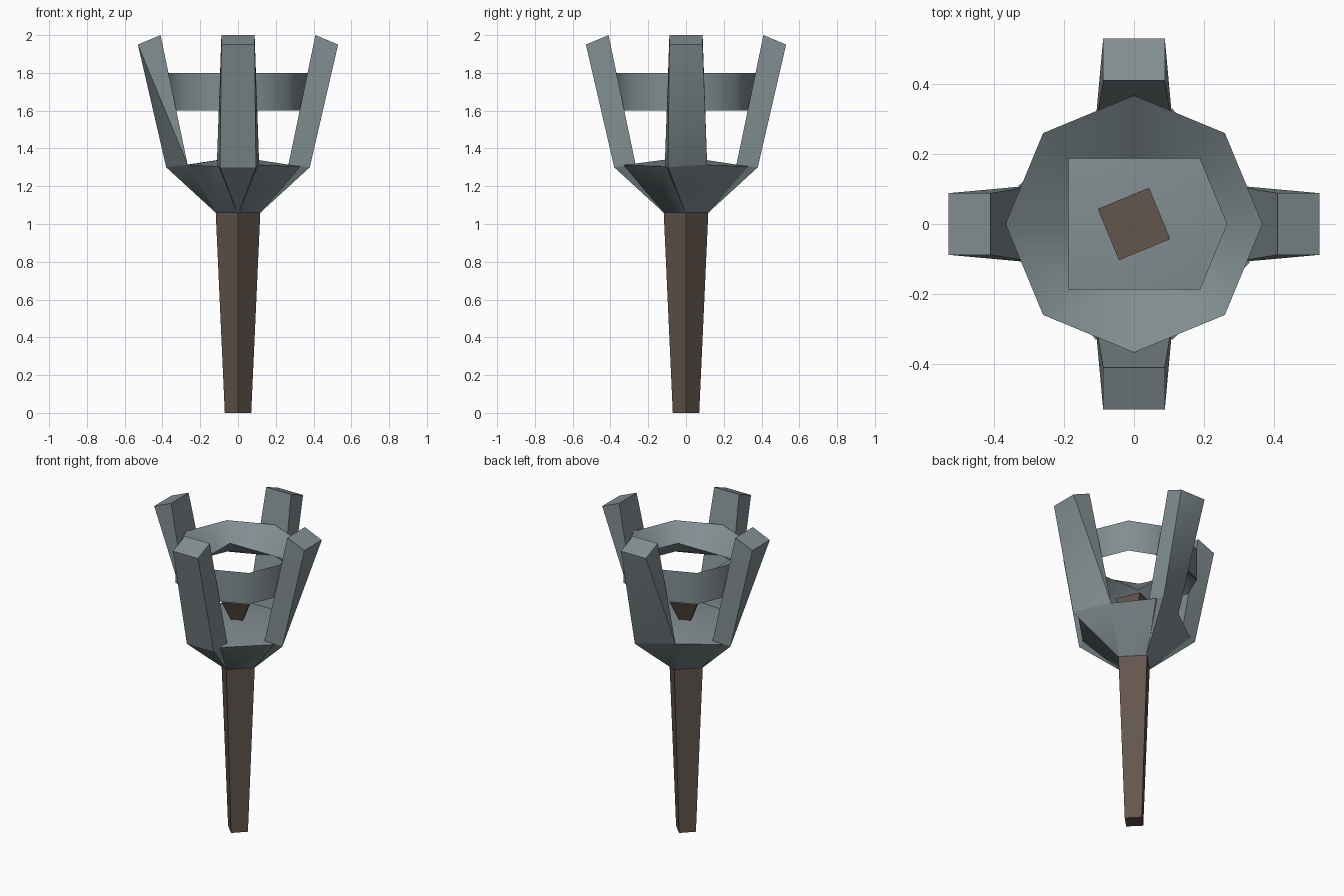
import bpy, bmesh, math

if "Cube" in bpy.data.objects:
    bpy.data.objects.remove(bpy.data.objects["Cube"])


def material(name, rgb):
    m = bpy.data.materials.new(name)
    m.diffuse_color = (*rgb, 1)
    m.use_nodes = True
    m.node_tree.nodes["Principled BSDF"].inputs["Base Color"].default_value = m.diffuse_color
    return m


IRON = material("grey iron", (0.22, 0.27, 0.285))
WOOD = material("brown wood", (0.125, 0.092, 0.073))


def finish(bm, name, mat, angle=35):
    bmesh.ops.recalc_face_normals(bm, faces=bm.faces)
    me = bpy.data.meshes.new(name)
    bm.to_mesh(me)
    bm.free()
    me.materials.append(mat)
    ob = bpy.data.objects.new(name, me)
    bpy.context.collection.objects.link(ob)
    bpy.ops.object.select_all(action='DESELECT')
    ob.select_set(True)
    bpy.context.view_layer.objects.active = ob
    bpy.ops.object.shade_smooth_by_angle(angle=math.radians(angle))
    return ob


def hull(bm, points):
    verts = [bm.verts.new(p) for p in points]
    bmesh.ops.convex_hull(bm, input=verts)


def diamond(r, z, turn=0.0):
    return [(r * math.cos(turn + i * math.pi / 2),
             r * math.sin(turn + i * math.pi / 2), z) for i in range(4)]


def turned(points, quarter):
    c, s = ((1, 0), (0, 1), (-1, 0), (0, -1))[quarter]
    return [(x * c - y * s, x * s + y * c, z) for x, y, z in points]


# Tapered four-sided handle
bm = bmesh.new()
hull(bm, diamond(0.07, 0) + diamond(0.118, 1.06))
finish(bm, "handle", WOOD)

# Wooden tip sitting on the cup, narrowing downwards
bm = bmesh.new()
hull(bm, diamond(0.112, 1.47, math.radians(67.5)) + [(0, 0, 1.25)])
finish(bm, "wood_tip", WOOD)

# Cup flaring out from the handle, with a shallow raised floor
bm = bmesh.new()
rim = []
for q in range(4):
    rim += turned([(0.33, -0.11, 1.305),
                   (0.33 if q == 3 else 0.268, 0.11, 1.312)], q)
hull(bm, diamond(0.118, 1.06) + rim + [(0, 0, 1.355)])
finish(bm, "cup", IRON, 40)

# Four prongs: a bracket hugging the cup and a leaning upper bar;
# all but the front one have one outer corner cut away at the bend
for q, name in enumerate(("right", "back", "left", "front")):
    root = [(0.38, -0.095, 1.30), (0.267, -0.112, 1.315), (0.267, 0.112, 1.315)]
    if q == 3:
        root.append((0.38, 0.095, 1.30))
    top = [(x, y, z) for x, z in ((0.53, 1.95), (0.41, 2.0)) for y in (-0.088, 0.088)]
    bm = bmesh.new()
    hull(bm, turned(root + [(0.118, -0.004, 1.06), (0.118, 0.004, 1.06)], q))
    hull(bm, turned(root + top, q))
    finish(bm, name + "_prong", IRON, 50)

# Octagonal band with a wedge section; the inner edge has five corners
bm = bmesh.new()
rows = []
for i in range(8):
    t = i * math.pi / 4
    ri = 0.1875 if i in (2, 4, 6) else 0.265
    rows.append([bm.verts.new((r * math.cos(t), r * math.sin(t), z))
                 for r, z in ((0.367, 1.6), (0.367, 1.8), (ri, 1.7))])
for i in range(8):
    p, q = rows[i], rows[(i + 1) % 8]
    for j in range(3):
        k = (j + 1) % 3
        bm.faces.new((p[j], q[j], q[k], p[k]))
finish(bm, "band", IRON, 46)
